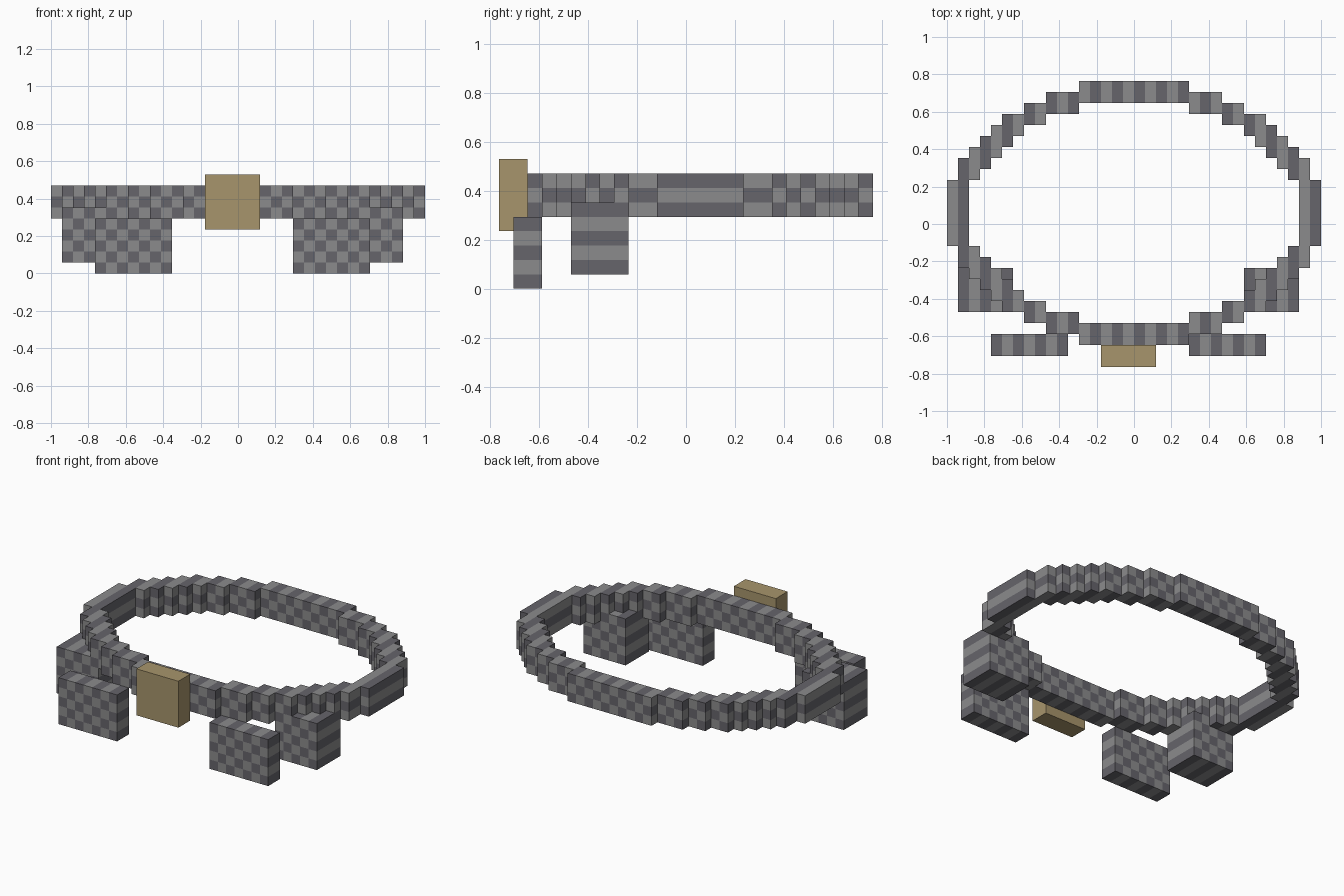
import bpy
import bmesh
from mathutils import Vector

if "Cube" in bpy.data.objects:
    bpy.data.objects.remove(bpy.data.objects["Cube"])

U = 1 / 17  # size of one block


def material(name, colour):
    m = bpy.data.materials.new(name)
    m.diffuse_color = (*colour, 1)
    m.use_nodes = True
    m.node_tree.nodes["Principled BSDF"].inputs["Base Color"].default_value = m.diffuse_color
    return m


light = material("light grey", (0.26, 0.26, 0.265))
dark = material("dark grey", (0.133, 0.128, 0.147))
brass = material("dull brass", (0.39, 0.30, 0.15))

# For each direction: the four corners of a block face, counter-clockwise from outside
FACES = {
    (1, 0, 0): [(1, 0, 0), (1, 1, 0), (1, 1, 1), (1, 0, 1)],
    (-1, 0, 0): [(0, 0, 0), (0, 0, 1), (0, 1, 1), (0, 1, 0)],
    (0, 1, 0): [(0, 1, 0), (0, 1, 1), (1, 1, 1), (1, 1, 0)],
    (0, -1, 0): [(0, 0, 0), (1, 0, 0), (1, 0, 1), (0, 0, 1)],
    (0, 0, 1): [(0, 0, 1), (1, 0, 1), (1, 1, 1), (0, 1, 1)],
    (0, 0, -1): [(0, 0, 0), (0, 1, 0), (1, 1, 0), (1, 0, 0)],
}


def build(name, boxes, mats):
    """Shell of the union of block boxes; two materials alternate along x and z."""
    cells = {(x, y, z)
             for (x0, x1), (y0, y1), (z0, z1) in boxes
             for x in range(x0, x1) for y in range(y0, y1) for z in range(z0, z1)}
    bm = bmesh.new()
    for c in sorted(cells):
        for d, corners in FACES.items():
            if tuple(a + b for a, b in zip(c, d)) in cells:
                continue
            face = bm.faces.new([bm.verts.new((Vector(c) + Vector(k)) * U) for k in corners])
            face.material_index = (c[0] + c[2]) % len(mats)
    bmesh.ops.remove_doubles(bm, verts=bm.verts, dist=U * 0.01)
    mesh = bpy.data.meshes.new(name)
    bm.to_mesh(mesh)
    bm.free()
    for m in mats:
        mesh.materials.append(m)
    obj = bpy.data.objects.new(name, mesh)
    bpy.context.collection.objects.link(obj)
    return obj


# Belt: one stepped quarter, mirrored across x = 0 and y = 1
BAND = (5, 8)
quarter = [((0, 5), (11, 13)), ((5, 8), (10, 12)), ((8, 10), (9, 11)),
           ((10, 12), (8, 10)), ((11, 13), (7, 9)), ((12, 14), (6, 8)),
           ((13, 15), (5, 7)), ((14, 16), (4, 6)), ((15, 17), (1, 4))]
belt = []
for (x0, x1), (y0, y1) in quarter:
    for xs in ((x0, x1), (-x1, -x0)):
        for ys in ((y0, y1), (2 - y1, 2 - y0)):
            belt.append((xs, ys, BAND))
build("belt", belt, [light, dark])

# Pouches hanging at the front and at the sides
build("front_pouch_left", [((-13, -6), (-12, -10), (0, 5))], [light, dark])
build("front_pouch_right", [((5, 12), (-12, -10), (0, 5))], [light, dark])
build("side_pouch_left", [((-16, -11), (-8, -4), (1, 6))], [light, dark])
build("side_pouch_right", [((10, 15), (-8, -4), (1, 6))], [light, dark])

# Buckle
build("buckle", [((-3, 2), (-13, -11), (4, 9))], [brass])
